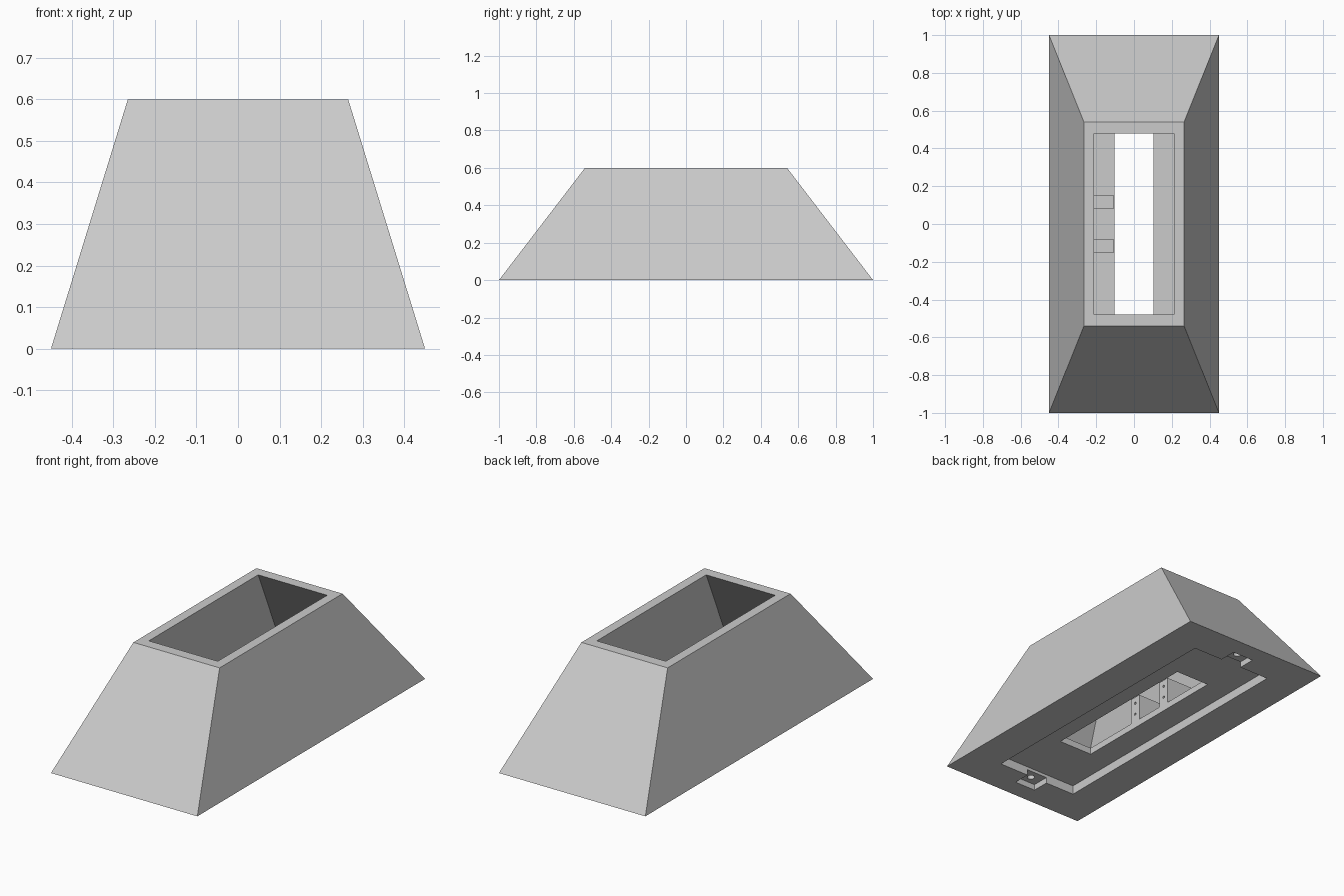
import bpy, bmesh
from mathutils import Matrix

cube = bpy.data.objects.get("Cube")
if cube:
    bpy.data.objects.remove(cube, do_unlink=True)

grey = bpy.data.materials.new("plain_grey")
grey.use_nodes = True
colour = (0.6, 0.6, 0.6, 1)
grey.diffuse_color = colour
grey.node_tree.nodes["Principled BSDF"].inputs["Base Color"].default_value = colour


def finish(name, bm):
    bmesh.ops.recalc_face_normals(bm, faces=bm.faces)
    mesh = bpy.data.meshes.new(name)
    bm.to_mesh(mesh)
    bm.free()
    mesh.materials.append(grey)
    obj = bpy.data.objects.new(name, mesh)
    bpy.context.scene.collection.objects.link(obj)
    return obj


def tapered_box(name, low, high):
    """Box between two rectangles, each given as (x0, x1, y0, y1, z)."""
    bm = bmesh.new()
    bmesh.ops.create_cube(bm, size=2)
    for v in bm.verts:
        x0, x1, y0, y1, z = high if v.co.z > 0 else low
        v.co = (x1 if v.co.x > 0 else x0, y1 if v.co.y > 0 else y0, z)
    return finish(name, bm)


def centred(hx, hy, z):
    return (-hx, hx, -hy, hy, z)


def block(name, x0, x1, y0, y1, z0, z1):
    return tapered_box(name, (x0, x1, y0, y1, z0), (x0, x1, y0, y1, z1))


def cylinder(name, radius, depth, centre, axis):
    bm = bmesh.new()
    turn = Matrix.Rotation(1.5707963, 4, "Y") if axis == "X" else Matrix()
    bmesh.ops.create_cone(bm, cap_ends=True, segments=24, radius1=radius, radius2=radius,
                          depth=depth, matrix=Matrix.Translation(centre) @ turn)
    return finish(name, bm)


def combine(obj, other, operation="DIFFERENCE"):
    """Apply a boolean and discard the helper."""
    other.hide_render = True
    mod = obj.modifiers.new("combine", "BOOLEAN")
    mod.operation, mod.solver, mod.object = operation, "EXACT", other
    graph = bpy.context.evaluated_depsgraph_get()
    mesh = bpy.data.meshes.new_from_object(obj.evaluated_get(graph))
    obj.modifiers.clear()
    obj.data = mesh
    bpy.data.objects.remove(other, do_unlink=True)


# Sloping outer body, hollowed with walls of even thickness
SLOPE_X, SLOPE_Y = 0.308, 0.767
FLOOR, TOP = 0.087, 0.6
body = tapered_box("hollow_body", centred(0.45, 1, 0), centred(0.265, 0.54, TOP))


def cavity_section(z):
    return centred(0.212 + (TOP - z) * SLOPE_X, 0.48 + (TOP - z) * SLOPE_Y, z)


combine(body, tapered_box("cavity_cutter", cavity_section(FLOOR), cavity_section(0.65)))

# Shallow recess under the base and the slot through the floor
combine(body, block("recess_cutter", -0.248, 0.248, -0.797, 0.797, -0.05, 0.05))
combine(body, block("slot_cutter", -0.104, 0.104, -0.48, 0.48, 0.02, 0.2))

# Screw notches at both ends of the recess
for side in (-1, 1):
    y0, y1 = sorted((side * 0.75, side * 0.895))
    combine(body, block("notch_cutter", -0.065, 0.065, y0, y1, -0.05, 0.033))
    combine(body, cylinder("screw_cutter", 0.02, 0.16, (0, side * 0.847, 0.05), "Z"))

# Two mounting ribs on the right wall, each with two small holes
for side, name in ((-1, "front_rib"), (1, "back_rib")):
    y0, y1 = sorted((side * 0.083, side * 0.15))
    rib = tapered_box(name, (-0.39, -0.106, y0, y1, 0.07), (-0.345, -0.106, y0, y1, 0.237))
    for z in (0.134, 0.2):
        combine(rib, cylinder("hole_cutter", 0.007, 0.1, (-0.106, side * 0.1165, z), "X"))
    combine(body, rib, "UNION")
